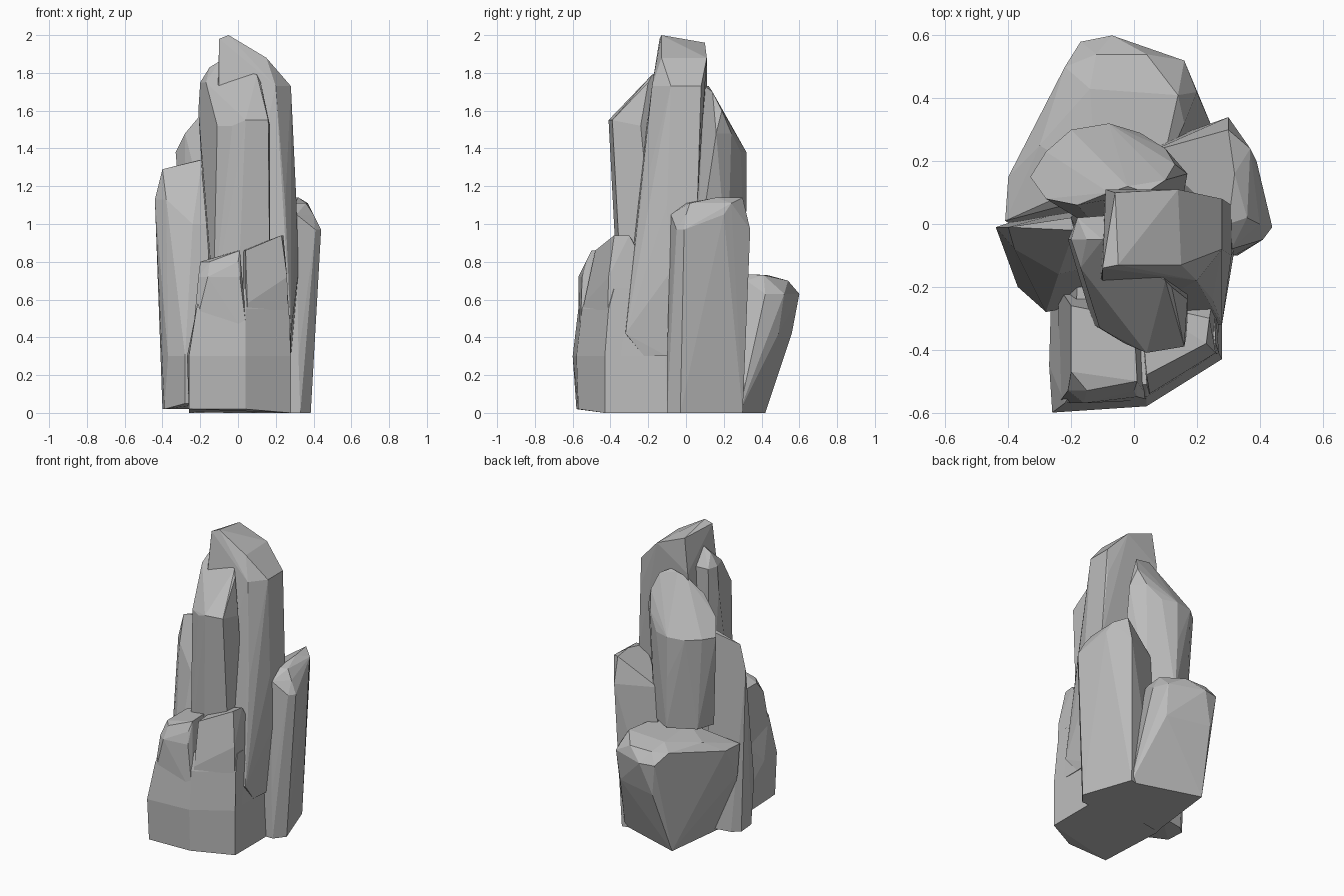
import bpy
import bmesh
import math

default_cube = bpy.data.objects.get("Cube")
if default_cube:
    bpy.data.objects.remove(default_cube, do_unlink=True)

# One plain stone colour for everything
stone = bpy.data.materials.new("grey_stone")
stone.use_nodes = True
stone_colour = (0.5, 0.5, 0.5, 1)
stone.diffuse_color = stone_colour
stone.node_tree.nodes["Principled BSDF"].inputs["Base Color"].default_value = stone_colour

UNIT = 0.01  # sections are written in hundredths


def rock(name, sections):
    """Wrap a faceted convex rock around cross-sections {height: corners}."""
    bm = bmesh.new()
    for height, corners in sections.items():
        for x, y in corners:
            bm.verts.new((x * UNIT, y * UNIT, height * UNIT))
    hull = bmesh.ops.convex_hull(bm, input=bm.verts[:])
    unused = {item for item in hull["geom_interior"] + hull["geom_unused"]
              if isinstance(item, bmesh.types.BMVert)}
    bmesh.ops.delete(bm, geom=list(unused), context="VERTS")
    # Merge nearly coplanar triangles into broad chiselled facets
    bmesh.ops.dissolve_limit(bm, angle_limit=math.radians(4),
                             verts=bm.verts[:], edges=bm.edges[:])
    bmesh.ops.recalc_face_normals(bm, faces=bm.faces[:])
    mesh = bpy.data.meshes.new(name)
    bm.to_mesh(mesh)
    bm.free()
    mesh.materials.append(stone)
    obj = bpy.data.objects.new(name, mesh)
    bpy.context.collection.objects.link(obj)
    return obj


# Tallest column, leaning forward towards its foot
rock("main_spire", {
    200: [(-5, -13)],
    198: [(-10, -14)],
    196: [(-6, 10)],
    188: [(15, -13), (14, 11)],
    173: [(28, -8), (28, 8), (20, -18), (-10, -18), (-9, 11)],
    155: [(28, -9), (28, 8)],
    110: [(31, -10), (25, -24), (31, 6), (-12, -26)],
    75: [(32, -8)],
    42: [(28, -32), (-10, -35)],
    30: [(28, -10), (27, -22), (-10, -25), (-10, 0)],
})

# Broad column wrapped round the front and left of the main spire
rock("front_spire", {
    186: [(-10, -5)],
    183: [(-15, -5)],
    179: [(10, -18)],
    175: [(12, -20), (-20, -5), (-17, -14), (-18, 2), (-5, 3)],
    160: [(-21, -5)],
    155: [(4, -41), (16, -39)],
    152: [(-3, -38), (-11, -33), (17, -24)],
    60: [(17, -34), (17, -15), (-13, -32), (-15, -5), (0, 0), (0, -36)],
})

# Column at the back, its cap falling away to the rear, undercut below
rock("rear_spire", {
    173: [(4, 10), (-2, 12)],
    170: [(-8, 10), (10, 14)],
    160: [(-18, 6), (13, 19)],
    148: [(-28, 8), (17, 16), (10, 24)],
    138: [(-33, 15), (-28, 23), (-20, 30), (-8, 32), (2, 29)],
    110: [(-8, 32)],
    76: [(-28, 10), (-24, 22), (-7, 31), (8, 22), (15, 5), (-10, -3)],
})

# Broad boulder at the back, overhanging its foot
rock("rear_boulder", {
    74: [(-12, 14), (8, 14)],
    73: [(-14, 43), (14, 41)],
    70: [(-22, 50), (-12, 54), (4, 54), (-30, 25), (16, 32)],
    63: [(-17, 58), (-7, 60), (16, 52), (-40, 15), (-41, 1), (20, 42)],
    42: [(-40, 2), (-14, 56), (15, 49)],
    0: [(-25, -8), (-19, 42), (26, 28), (20, 0)],
})

# Slab on the right flank, leaning outwards
rock("side_slab", {
    114: [(30, 30), (32, 16)],
    111: [(30, 0), (36, 2), (37, 24)],
    105: [(31, -8), (40, 0), (39, 20)],
    97: [(44, -1), (41, -5), (30, 34), (36, 25), (5, 23)],
    30: [(39, -3), (32, -10)],
    0: [(38.5, -3), (33, -10), (27, 30), (5, 25), (10, -10)],
})

# Slab on the left flank, rising to a thin ridge
rock("left_slab", {
    134: [(-19, -2), (-20, 2)],
    129: [(-40, -1)],
    113: [(-44, -1), (-15, -8), (-38, -8)],
    100: [(-24, -16), (-15, -14)],
    30: [(-37, -20), (-28, -28), (-17, -26)],
    5: [(-28, -25), (-17, -25)],
    2: [(-40, -2), (-39, -14), (-18, 5), (-35, 2)],
})

# Stepped mass at the front: wide foot and two blocks on it
rock("front_base", {
    66: [(-19, -52), (4, -51), (26, -38), (-18, -15), (25, -12)],
    55: [(-22, -57), (4, -55), (27, -41)],
    30: [(-26, -60), (4, -58), (28, -43), (-27, -45)],
    2: [(-26, -58), (4, -57)],
    0: [(28, -43), (28, -10), (-26, -10), (-20, 14), (24, 14)],
})
rock("front_block_left", {
    86: [(1, -50), (0, -30)],
    80: [(-15, -53), (-20, -47), (-20, -26), (0, -53)],
    72: [(-21, -53), (-16, -57), (1, -55)],
    40: [(-24, -57), (5, -56), (5, -20), (-24, -20)],
})
rock("front_block_right", {
    94: [(24, -30), (23, -38)],
    86: [(4, -48), (2, -25)],
    72: [(26, -41), (26, -18)],
    58: [(5, -54)],
    30: [(27, -42), (27, -12), (4, -56), (0, -15)],
})
